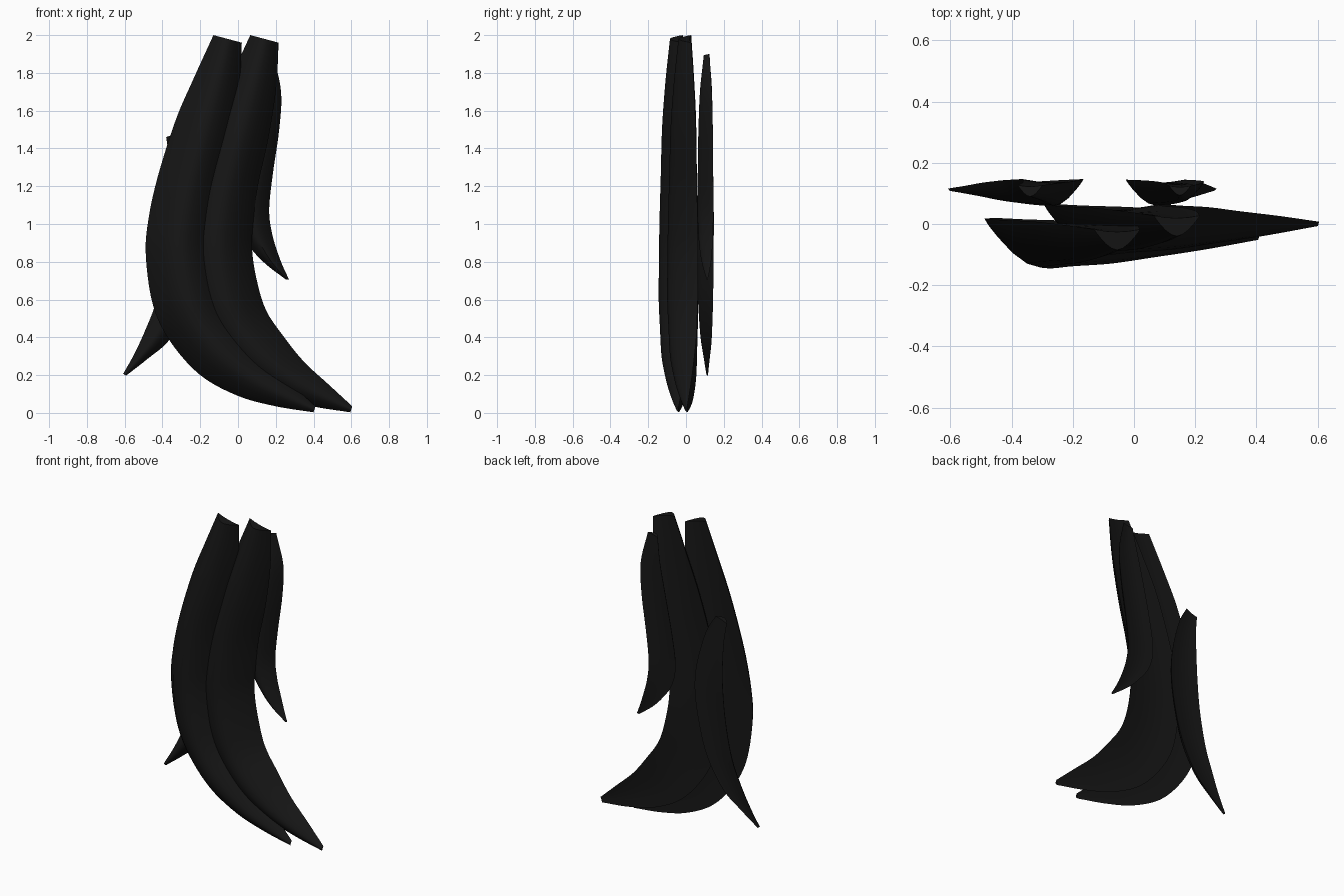
import bpy, bmesh, math
from mathutils import Vector

if "Cube" in bpy.data.objects:
    bpy.data.objects.remove(bpy.data.objects["Cube"])

mat = bpy.data.materials.new("black")
mat.diffuse_color = (0.008, 0.008, 0.008, 1)
mat.use_nodes = True
mat.node_tree.nodes["Principled BSDF"].inputs["Base Color"].default_value = mat.diffuse_color

# Cross-section (across, depth): sharp back edges, rounded front ridge, hollow back
HALF = [(0.5, 0.165), (0.46, 0.10), (0.38, 0.0), (0.25, -0.14), (0.12, -0.235)]
SECTION = ([(-u, v) for u, v in HALF] + [(0, -0.27)] + HALF[::-1]
           + [(0.25, 0.125), (0, 0.11), (-0.25, 0.125)])


def smooth_points(pts, steps=5):
    """Catmull-Rom through the given points."""
    p = [Vector(q) for q in pts]
    p = [2 * p[0] - p[1]] + p + [2 * p[-1] - p[-2]]
    out = []
    for i in range(1, len(p) - 2):
        a, b, c, d = p[i - 1:i + 3]
        for s in range(steps):
            t = s / steps
            out.append(0.5 * (2 * b + (c - a) * t + (2 * a - 5 * b + 4 * c - d) * t * t
                              + (3 * b - a - 3 * c + d) * t ** 3))
    return out + [p[-2]]


def lock(name, y, left, right, shift=(0, 0)):
    """Loft the section between a left and a right outline in the xz plane."""
    bm = bmesh.new()
    rings = []
    for l, r in zip(smooth_points(left), smooth_points(right)):
        mid, across = (l + r) / 2, r - l
        ring = []
        for u, v in SECTION:
            q = mid + across * u
            ring.append(bm.verts.new((q.x + shift[0], y + shift[1] + v * across.length, q.y)))
        rings.append(ring)
    n = len(SECTION)
    for a, b in zip(rings, rings[1:]):
        for i in range(n):
            j = (i + 1) % n
            bm.faces.new((a[i], a[j], b[j], b[i]))
    bm.faces.new(rings[0])
    bm.faces.new(rings[-1])
    bmesh.ops.recalc_face_normals(bm, faces=bm.faces)
    me = bpy.data.meshes.new(name)
    bm.to_mesh(me)
    bm.free()
    me.materials.append(mat)
    ob = bpy.data.objects.new(name, me)
    bpy.context.collection.objects.link(ob)
    bpy.context.view_layer.objects.active = ob
    ob.select_set(True)
    bpy.ops.object.shade_smooth_by_angle(angle=math.radians(40))
    ob.select_set(False)


# Two long front locks, the second a shifted copy
long_left = [(-.13, 2), (-.235, 1.77), (-.33, 1.55), (-.425, 1.25), (-.475, 1.02), (-.488, .83),
             (-.45, .57), (-.36, .38), (-.2, .2), (0, .09), (.2, .035), (.40, .003)]
long_right = [(.02, 1.96), (.007, 1.72), (-.035, 1.45), (-.09, 1.2), (-.115, 1.0), (-.12, .86),
              (-.095, .70), (-.045, .54), (.05, .40), (.155, .27), (.285, .15), (.41, .035)]
lock("front_lock_left", -.043, long_left, long_right)
lock("front_lock_right", -.043, long_left, long_right, (.195, .045))

# Short lock behind on the right
lock("back_lock_right", .113,
     [(.115, 1.885), (.09, 1.73), (.045, 1.52), (0, 1.3), (-.027, 1.1), (0, .97),
      (.07, .868), (.15, .785), (.255, .705)],
     [(.185, 1.9), (.228, 1.7), (.218, 1.5), (.185, 1.27), (.165, 1.08), (.18, .95),
      (.213, .84), (.24, .77), (.27, .707)])

# Short lock behind on the left
lock("back_lock_left", .113,
     [(-.38, 1.46), (-.365, 1.34), (-.362, 1.2), (-.365, 1.05), (-.385, .83), (-.43, .6),
      (-.49, .44), (-.55, .31), (-.608, .207)],
     [(-.30, 1.49), (-.235, 1.37), (-.18, 1.17), (-.165, 1.0), (-.19, .8), (-.25, .58),
      (-.36, .39), (-.48, .285), (-.593, .197)])
